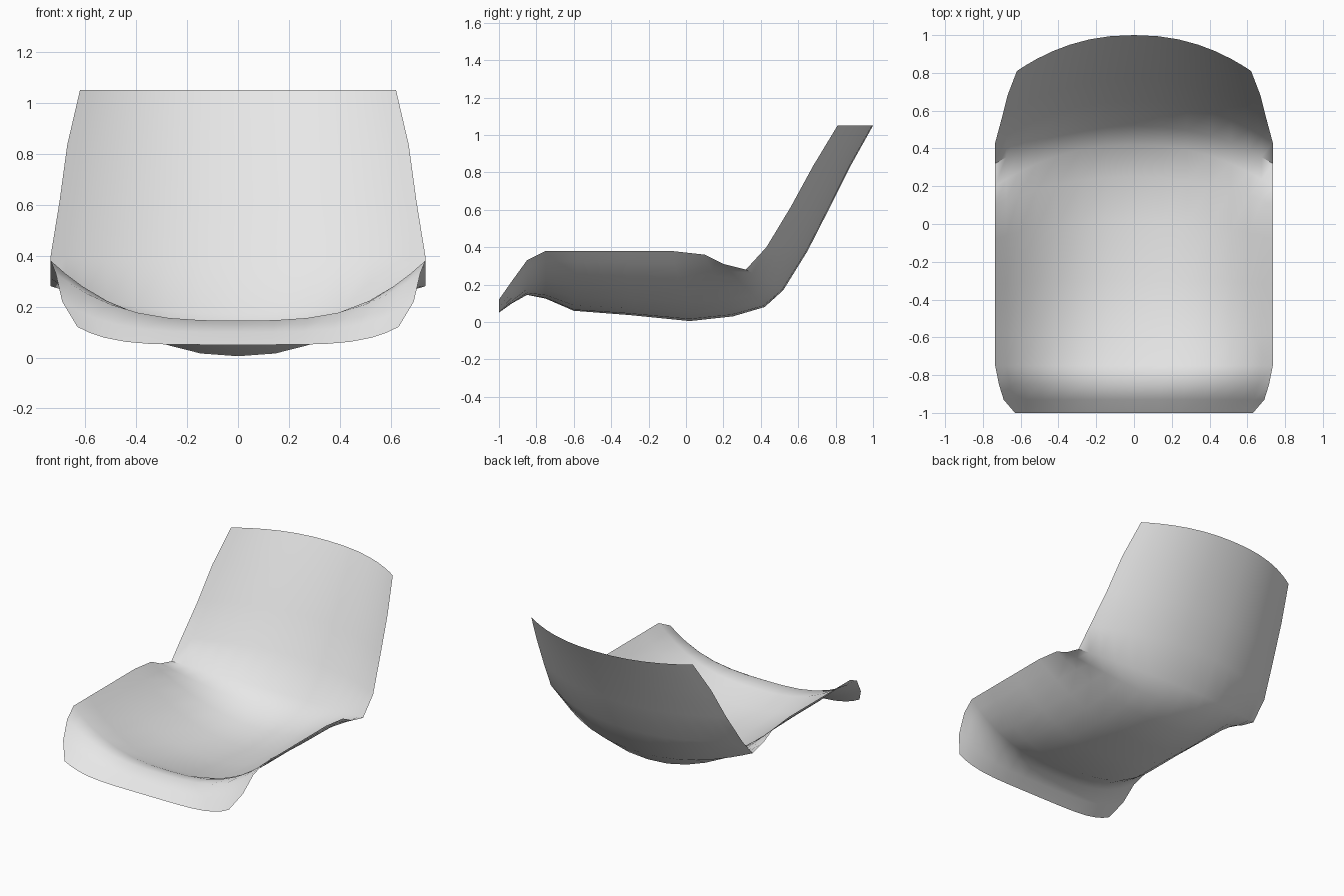
import bpy
import bmesh
import math

cube = bpy.data.objects.get("Cube")
if cube:
    bpy.data.objects.remove(cube, do_unlink=True)

# One plain grey plastic
grey = bpy.data.materials.new("light grey plastic")
grey.use_nodes = True
colour = (0.8, 0.8, 0.8, 1.0)
grey.diffuse_color = colour
grey.node_tree.nodes["Principled BSDF"].inputs["Base Color"].default_value = colour

# Cross-sections from front lip to top of backrest:
# centre y, centre z, half width, edge y, edge z, curve exponent
SECTIONS = [
    (-1.00, 0.05, 0.63, -1.00, 0.12, 5.0),    # front lip
    (-0.93, 0.10, 0.69, -0.93, 0.22, 3.8),
    (-0.85, 0.145, 0.715, -0.85, 0.33, 3.0),  # crest
    (-0.75, 0.125, 0.735, -0.75, 0.38, 2.7),
    (-0.60, 0.06, 0.735, -0.58, 0.38, 2.5),   # seat pan
    (-0.30, 0.037, 0.735, -0.32, 0.38, 2.3),
    (0.02, 0.005, 0.735, -0.08, 0.38, 2.2),
    (0.25, 0.03, 0.735, 0.10, 0.36, 2.2),
    (0.42, 0.08, 0.735, 0.20, 0.31, 2.2),     # bend
    (0.52, 0.17, 0.735, 0.32, 0.28, 2.2),
    (0.65, 0.38, 0.735, 0.43, 0.40, 2.2),     # backrest
    (0.77, 0.615, 0.70, 0.56, 0.615, 2.2),
    (0.88, 0.835, 0.67, 0.68, 0.835, 2.2),
    (1.00, 1.05, 0.62, 0.81, 1.05, 2.2),
]
HALF = [0.2, 0.38, 0.55, 0.7, 0.83, 0.92, 1.0]
ACROSS = [-u for u in reversed(HALF)] + [0.0] + HALF

# Thin seat shell lofted through the sections
bm = bmesh.new()
rows = []
for cy, cz, width, ey, ez, power in SECTIONS:
    row = []
    for u in ACROSS:
        t = abs(u) ** power
        row.append(bm.verts.new((u * width, cy + (ey - cy) * t, cz + (ez - cz) * t)))
    rows.append(row)
for a, b in zip(rows, rows[1:]):
    for j in range(len(ACROSS) - 1):
        bm.faces.new((a[j], a[j + 1], b[j + 1], b[j]))

mesh = bpy.data.meshes.new("seat_shell")
bm.to_mesh(mesh)
bm.free()
mesh.materials.append(grey)
shell = bpy.data.objects.new("seat_shell", mesh)
bpy.context.collection.objects.link(shell)

# Smooth shading, keeping sharp folds
bpy.ops.object.select_all(action='DESELECT')
shell.select_set(True)
bpy.context.view_layer.objects.active = shell
bpy.ops.object.shade_smooth_by_angle(angle=math.radians(50))
